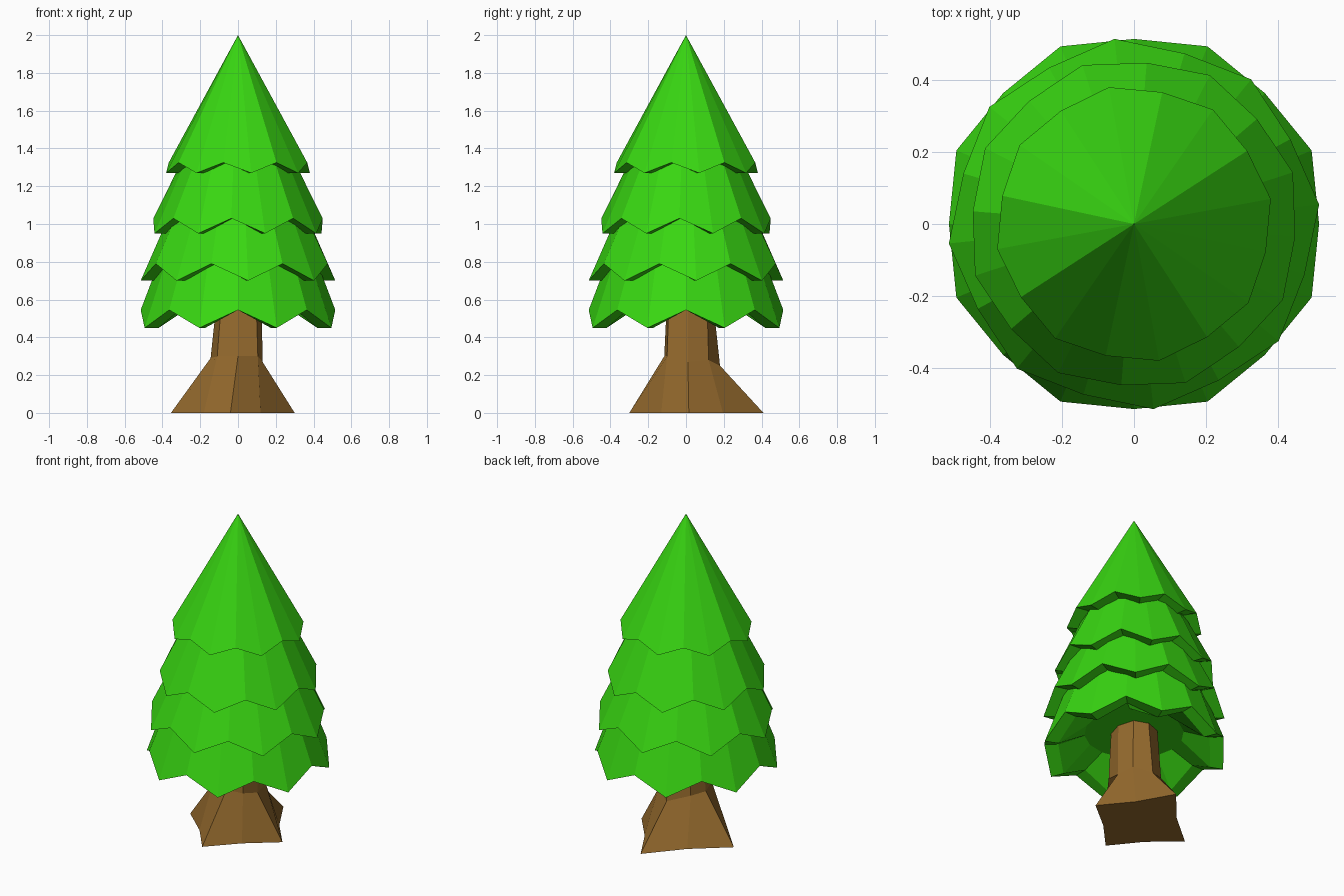
import bpy, bmesh
from math import radians, cos, sin

if "Cube" in bpy.data.objects:
    bpy.data.objects.remove(bpy.data.objects["Cube"])


def make_material(name, color):
    mat = bpy.data.materials.new(name)
    mat.use_nodes = True
    mat.diffuse_color = color
    bsdf = next(n for n in mat.node_tree.nodes if n.type == 'BSDF_PRINCIPLED')
    bsdf.inputs["Base Color"].default_value = color
    bsdf.inputs["Roughness"].default_value = 0.9
    return mat


def loft(name, rings, mat):
    """Join rings of points with flat faces; a single point makes a tip."""
    bm = bmesh.new()
    loops = [[bm.verts.new(p) for p in ring] for ring in rings]
    for a, b in zip(loops, loops[1:]):
        n = max(len(a), len(b))
        for i in range(n):
            j = (i + 1) % n
            if len(b) == 1:
                bm.faces.new((a[i], a[j], b[0]))
            else:
                bm.faces.new((a[i], a[j], b[j], b[i]))
    for end in (loops[0], loops[-1]):
        if len(end) > 1:
            bm.faces.new(end)
    bmesh.ops.recalc_face_normals(bm, faces=bm.faces)
    mesh = bpy.data.meshes.new(name)
    bm.to_mesh(mesh)
    bm.free()
    mesh.materials.append(mat)
    obj = bpy.data.objects.new(name, mesh)
    bpy.context.collection.objects.link(obj)
    return obj


SIDES = 16


def zigzag(turn, r_low, z_low, r_high, z_high):
    """Ring whose points alternate between drooping tips and raised notches."""
    ring = []
    for i in range(SIDES):
        a = radians(turn + 360 / SIDES * i)
        r, z = (r_high, z_high) if i % 2 else (r_low, z_low)
        ring.append((r * cos(a), r * sin(a), z))
    return ring


def foliage(name, turn, r_low, z_low, r_high, z_high, r_top, z_top, r_cap, mat):
    lip = 0.08
    z_cap = z_high + 0.05
    top = [(0, 0, z_top)] if r_top == 0 else zigzag(turn, r_top, z_top, r_top, z_top)
    loft(name, [
        zigzag(turn, r_cap, z_cap, r_cap, z_cap),                    # hollow ceiling
        zigzag(turn, r_low - lip, z_low, r_high - lip, z_high),      # inner lip
        zigzag(turn, r_low, z_low, r_high, z_high),                  # outer rim
        top], mat)


green = make_material("leaf green", (0.04, 0.68, 0.006, 1))
brown = make_material("bark brown", (0.305, 0.147, 0.027, 1))

# Four overlapping layers of foliage
foliage("foliage_top", 10.4, 0.387, 1.27, 0.375, 1.325, 0, 2.0, 0.2, green)
foliage("foliage_upper", 18, 0.465, 0.95, 0.45, 1.03, 0.24, 1.45, 0.22, green)
foliage("foliage_lower", 6, 0.518, 0.70, 0.495, 0.79, 0.32, 1.15, 0.28, green)
foliage("foliage_bottom", 22.5, 0.535, 0.45, 0.515, 0.545, 0.38, 0.9, 0.285, green)

# Eight-sided trunk flaring into four root corners
roots = [(0.30, 0.015), (0.03, 0.41), (-0.355, 0.03), (-0.04, -0.30)]
base = []
for i, (x, y) in enumerate(roots):
    nx, ny = roots[(i + 1) % 4]
    base += [(x, y, 0), ((x + nx) * 0.46, (y + ny) * 0.46, 0)]

neck = [(0.13, 0.01, 0.27), (0.11, 0.12, 0.28), (0.01, 0.18, 0.25), (-0.11, 0.11, 0.29),
        (-0.145, 0.01, 0.29), (-0.11, -0.1, 0.3), (0, -0.115, 0.3), (0.105, -0.1, 0.3)]
crown = [(0.125, 0.01), (0.095, 0.11), (0.01, 0.14), (-0.085, 0.105),
         (-0.11, 0), (-0.085, -0.09), (0, -0.1), (0.095, -0.09)]
loft("trunk", [base, neck, [(x, y, 0.62) for x, y in crown]], brown)
